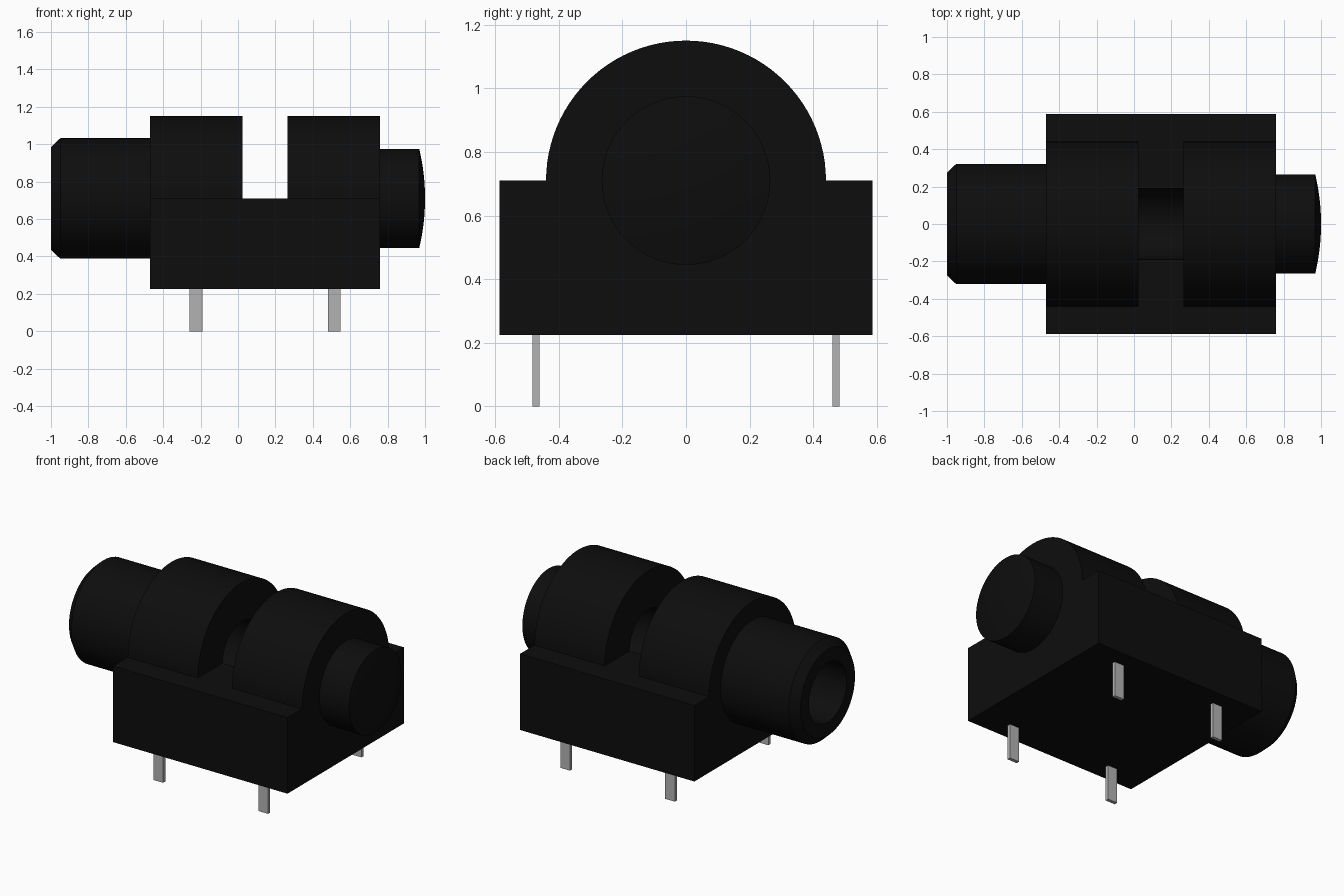
import bpy, bmesh, math

if "Cube" in bpy.data.objects:
    bpy.data.objects.remove(bpy.data.objects["Cube"], do_unlink=True)

AXIS_Z = 0.71                   # height of the barrel axis
X0, X1 = -0.47, 0.76            # housing ends
BORE = 0.19


def material(name, rgb, rough):
    m = bpy.data.materials.new(name)
    m.use_nodes = True
    m.diffuse_color = (*rgb, 1)
    b = m.node_tree.nodes["Principled BSDF"]
    b.inputs["Base Color"].default_value = (*rgb, 1)
    b.inputs["Roughness"].default_value = rough
    return m


black = material("black plastic", (0.004, 0.004, 0.004), 0.6)
metal = material("grey metal", (0.45, 0.45, 0.45), 0.5)


def finish(name, bm, mat):
    bmesh.ops.recalc_face_normals(bm, faces=bm.faces)
    me = bpy.data.meshes.new(name)
    bm.to_mesh(me)
    bm.free()
    ob = bpy.data.objects.new(name, me)
    bpy.context.collection.objects.link(ob)
    me.materials.append(mat)
    return ob


def activate(ob):
    bpy.ops.object.select_all(action='DESELECT')
    ob.select_set(True)
    bpy.context.view_layer.objects.active = ob


def smooth(ob):
    activate(ob)
    bpy.ops.object.shade_smooth_by_angle(angle=math.radians(25))


def box(name, x, y, z, mat):
    bm = bmesh.new()
    bmesh.ops.create_cube(bm, size=1)
    for v in bm.verts:
        v.co = [lo + (c + 0.5) * (hi - lo) for c, (lo, hi) in zip(v.co, (x, y, z))]
    return finish(name, bm, mat)


def lathe(name, profile, mat, closed=False, n=64):
    """Spin (x, radius) points about the barrel axis."""
    bm = bmesh.new()
    vs = [bm.verts.new((x, 0, AXIS_Z + r)) for x, r in profile]
    pairs = list(zip(vs, vs[1:])) + ([(vs[-1], vs[0])] if closed else [])
    es = [bm.edges.new(p) for p in pairs]
    bmesh.ops.spin(bm, geom=vs + es, cent=(0, 0, AXIS_Z), axis=(1, 0, 0),
                   angle=2 * math.pi, steps=n, use_merge=True)
    bmesh.ops.remove_doubles(bm, verts=bm.verts, dist=1e-5)
    return finish(name, bm, mat)


def cut(ob, cutter):
    cutter.hide_render = True
    mod = ob.modifiers.new("cut", 'BOOLEAN')
    mod.operation, mod.solver, mod.object = 'DIFFERENCE', 'EXACT', cutter
    activate(ob)
    bpy.ops.object.modifier_apply(modifier=mod.name)
    bpy.data.objects.remove(cutter, do_unlink=True)


# Housing: box with a half-round top, extruded along x
arc = [(-0.44 * math.cos(math.pi * i / 48), AXIS_Z + 0.44 * math.sin(math.pi * i / 48))
       for i in range(49)]
section = [(-0.587, 0.225), (-0.587, AXIS_Z)] + arc + [(0.587, AXIS_Z), (0.587, 0.225)]
bm = bmesh.new()
face = bm.faces.new([bm.verts.new((X0, y, z)) for y, z in section])
ext = bmesh.ops.extrude_face_region(bm, geom=[face])
bmesh.ops.translate(bm, vec=(X1 - X0, 0, 0),
                    verts=[g for g in ext["geom"] if isinstance(g, bmesh.types.BMVert)])
housing = finish("housing", bm, black)

# Slot across the top and the blind socket bore along the axis
cut(housing, box("slot_cutter", (0.025, 0.265), (-0.7, 0.7), (AXIS_Z, 1.3), black))
cut(housing, lathe("bore_cutter", [(-0.6, 0), (-0.6, BORE), (0.7, BORE), (0.7, 0)], black))
smooth(housing)

# Hollow entry barrel with a chamfered rim
smooth(lathe("entry_barrel", [(X0, BORE), (-1, BORE), (-1, 0.275), (-0.95, 0.322),
                              (X0, 0.322)], black, closed=True))

# Rear cap with a shallow domed end
R, S = 0.265, 0.031
big = (R * R + S * S) / (2 * S)
dome = [(1 - big + math.sqrt(big * big - r * r), r) for r in (R * (8 - i) / 8 for i in range(9))]
smooth(lathe("rear_cap", [(X1, 0), (X1, R)] + dome, black))

# Solder pins
for side, y in (("front", -0.471), ("back", 0.471)):
    for end, x in (("right", -0.225), ("left", 0.515)):
        box(f"{side}_{end}_pin", (x - 0.034, x + 0.034), (y - 0.011, y + 0.011),
            (0, 0.24), metal)
